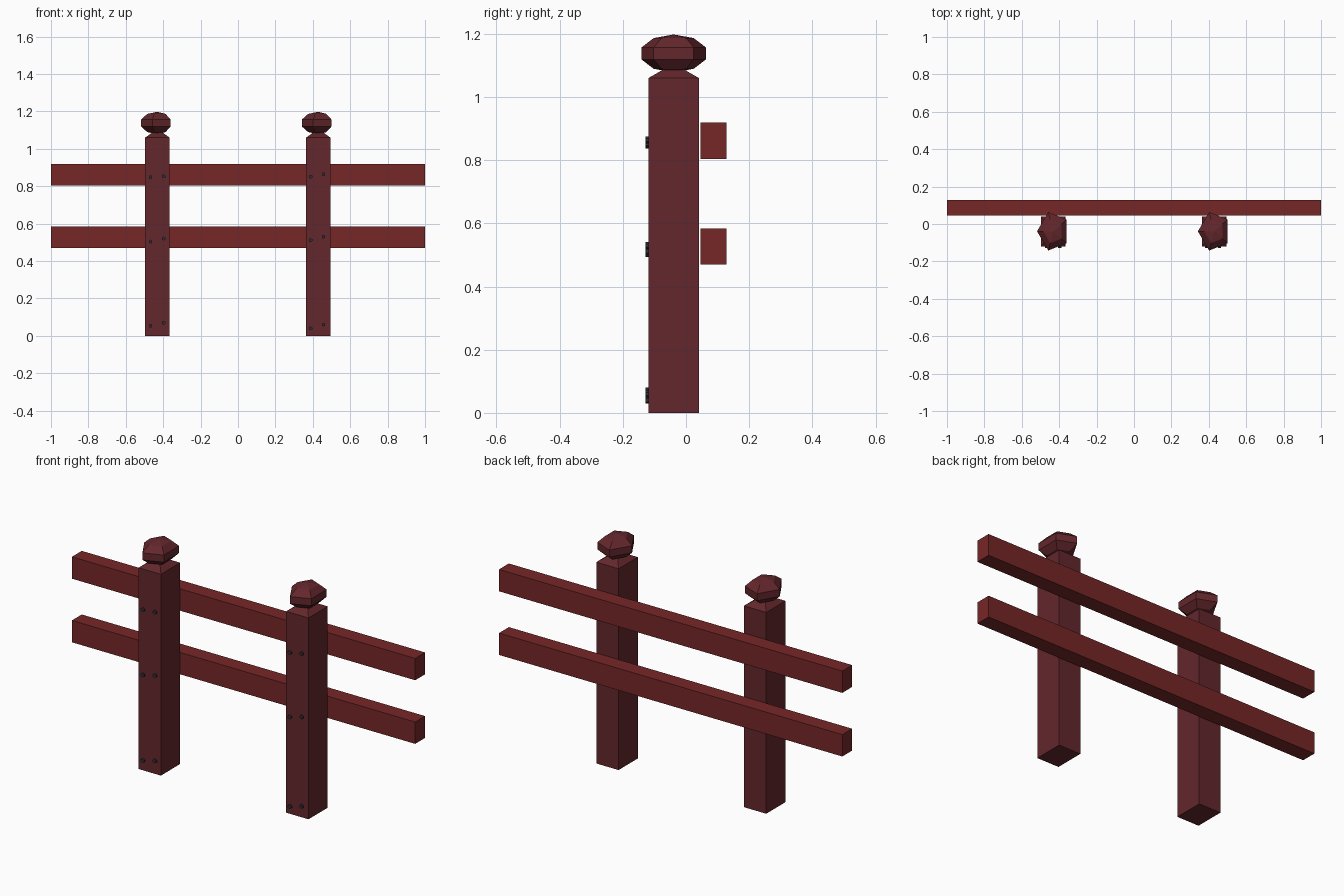
import bpy, bmesh, math
from mathutils import Matrix

if "Cube" in bpy.data.objects:
    bpy.data.objects.remove(bpy.data.objects["Cube"])


def material(name, rgb):
    m = bpy.data.materials.new(name)
    m.diffuse_color = (*rgb, 1)
    m.use_nodes = True
    m.node_tree.nodes["Principled BSDF"].inputs["Base Color"].default_value = m.diffuse_color
    return m


RAIL = material("rail_red", (0.18, 0.02, 0.02))
POST = material("post_red", (0.125, 0.02, 0.025))
IRON = material("dark_iron", (0.03, 0.03, 0.035))


def finish(name, bm, mat):
    bmesh.ops.recalc_face_normals(bm, faces=bm.faces)
    mesh = bpy.data.meshes.new(name)
    bm.to_mesh(mesh)
    bm.free()
    mesh.materials.append(mat)
    ob = bpy.data.objects.new(name, mesh)
    bpy.context.collection.objects.link(ob)
    return ob


def box(bm, center, size):
    m = Matrix.Translation(center) @ Matrix.Diagonal((*size, 1))
    return bmesh.ops.create_cube(bm, size=1, matrix=m)["verts"]


# Two long horizontal rails behind the posts
for name, z in (("lower_rail", 0.527), ("upper_rail", 0.862)):
    bm = bmesh.new()
    box(bm, (0, 0.087, z), (2, 0.082, 0.115))
    finish(name, bm, RAIL)

POST_Y = -0.039
# Nail positions per post: (x, z)
NAILS = {
    "left": (-0.431, [(-0.468, 0.848), (-0.398, 0.853), (-0.468, 0.504),
                      (-0.398, 0.52), (-0.468, 0.053), (-0.398, 0.07)]),
    "right": (0.429, [(0.388, 0.851), (0.457, 0.864), (0.388, 0.512),
                      (0.457, 0.53), (0.388, 0.04), (0.457, 0.06)]),
}

for side, (x, nails) in NAILS.items():
    # Post shaft with a tapered shoulder
    bm = bmesh.new()
    box(bm, (x, POST_Y, 0.53), (0.13, 0.16, 1.06))
    top = max(bm.faces, key=lambda f: f.calc_center_median().z)
    ext = bmesh.ops.extrude_discrete_faces(bm, faces=[top])["faces"][0]
    for v in ext.verts:
        v.co.x = x + (v.co.x - x) * 0.35
        v.co.y = POST_Y + (v.co.y - POST_Y) * 0.35
        v.co.z = 1.09
    finish(side + "_post", bm, POST)

    # Five-sided faceted knob
    bm = bmesh.new()
    m = (Matrix.Translation((x, POST_Y, 1.138))
         @ Matrix.Diagonal((0.092, 0.1135, 0.06, 1))
         @ Matrix.Rotation(math.pi / 2, 4, 'Z'))
    bmesh.ops.create_uvsphere(bm, u_segments=5, v_segments=5, radius=1, matrix=m)
    # Turn so that one corner points to the back
    if max(v.co.y for v in bm.verts) - POST_Y < POST_Y - min(v.co.y for v in bm.verts):
        for v in bm.verts:
            v.co.y = 2 * POST_Y - v.co.y
    finish(side + "_knob", bm, POST)

    # Nail heads on the front face
    bm = bmesh.new()
    for nx, nz in nails:
        m = Matrix.Translation((nx, -0.121, nz)) @ Matrix.Rotation(math.pi / 2, 4, 'X')
        bmesh.ops.create_cone(bm, cap_ends=True, segments=6, radius1=0.0105,
                              radius2=0.0105, depth=0.014, matrix=m)
    finish(side + "_nails", bm, IRON)
